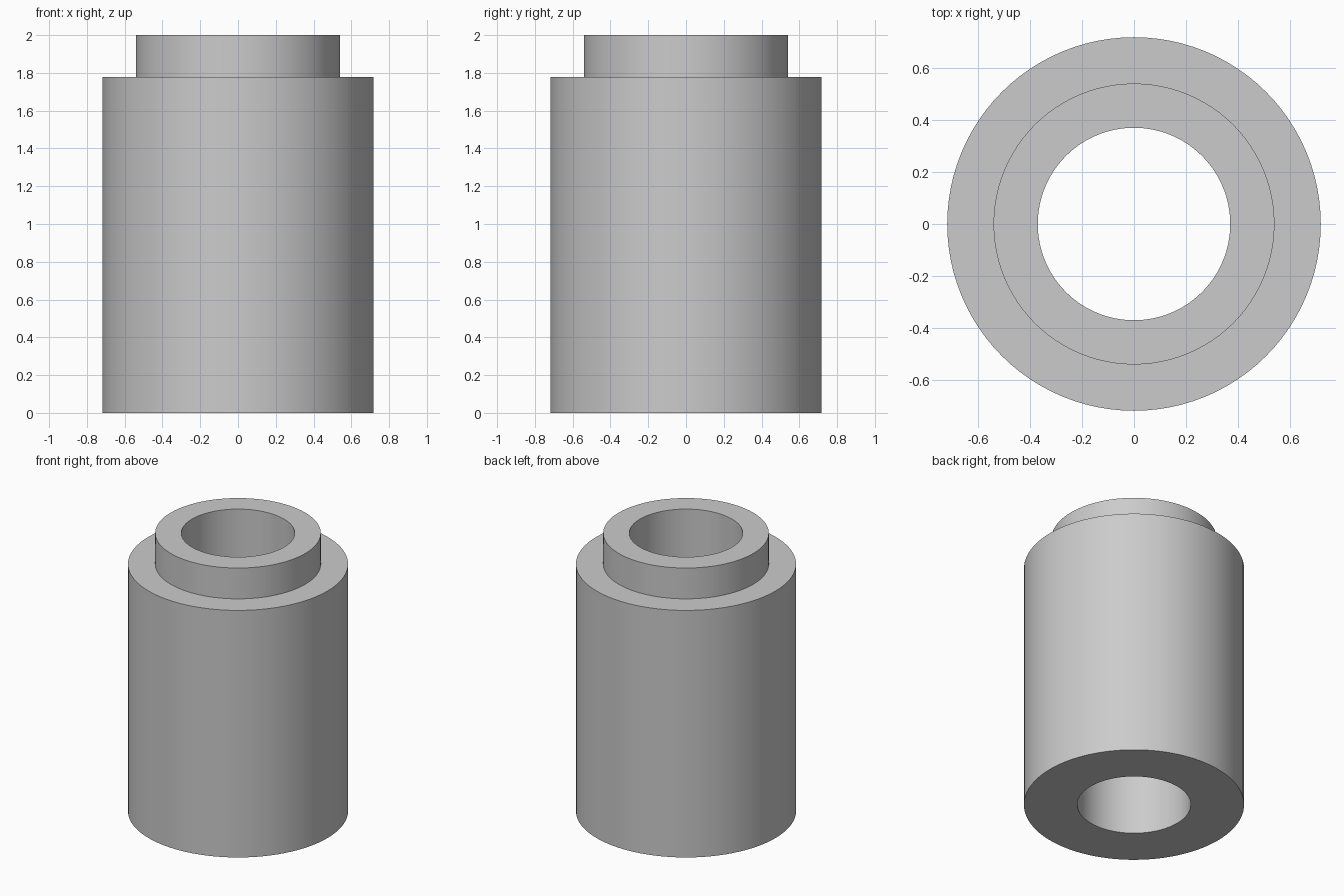
import bpy
import bmesh
from math import cos, sin, tau, radians

SIDES = 96

cube = bpy.data.objects.get("Cube")
if cube:
    bpy.data.objects.remove(cube, do_unlink=True)

# Plain grey material
grey = bpy.data.materials.new("plain_grey")
grey.use_nodes = True
colour = (0.6, 0.6, 0.6, 1.0)
grey.diffuse_color = colour
grey.node_tree.nodes["Principled BSDF"].inputs["Base Color"].default_value = colour


def lathe(name, profile, material):
    """Revolve a closed (radius, height) outline around the z axis."""
    bm = bmesh.new()
    rings = [[bm.verts.new((r * cos(tau * i / SIDES), r * sin(tau * i / SIDES), z))
              for i in range(SIDES)] for r, z in profile]
    for lower, upper in zip(rings, rings[1:] + rings[:1]):
        for i in range(SIDES):
            j = (i + 1) % SIDES
            bm.faces.new((lower[i], lower[j], upper[j], upper[i]))
    bmesh.ops.recalc_face_normals(bm, faces=bm.faces)
    mesh = bpy.data.meshes.new(name)
    bm.to_mesh(mesh)
    bm.free()
    mesh.materials.append(material)
    obj = bpy.data.objects.new(name, mesh)
    bpy.context.collection.objects.link(obj)
    return obj


# Stepped sleeve: wide body, narrow collar and a straight bore through both
bore, collar, body = 0.37, 0.54, 0.718
shoulder, top = 1.778, 2.0
sleeve = lathe("stepped_sleeve", [
    (bore, 0), (body, 0), (body, shoulder),
    (collar, shoulder), (collar, top), (bore, top),
], grey)

# Smooth walls with crisp rims
bpy.ops.object.select_all(action="DESELECT")
sleeve.select_set(True)
bpy.context.view_layer.objects.active = sleeve
bpy.ops.object.shade_smooth_by_angle(angle=radians(30))
